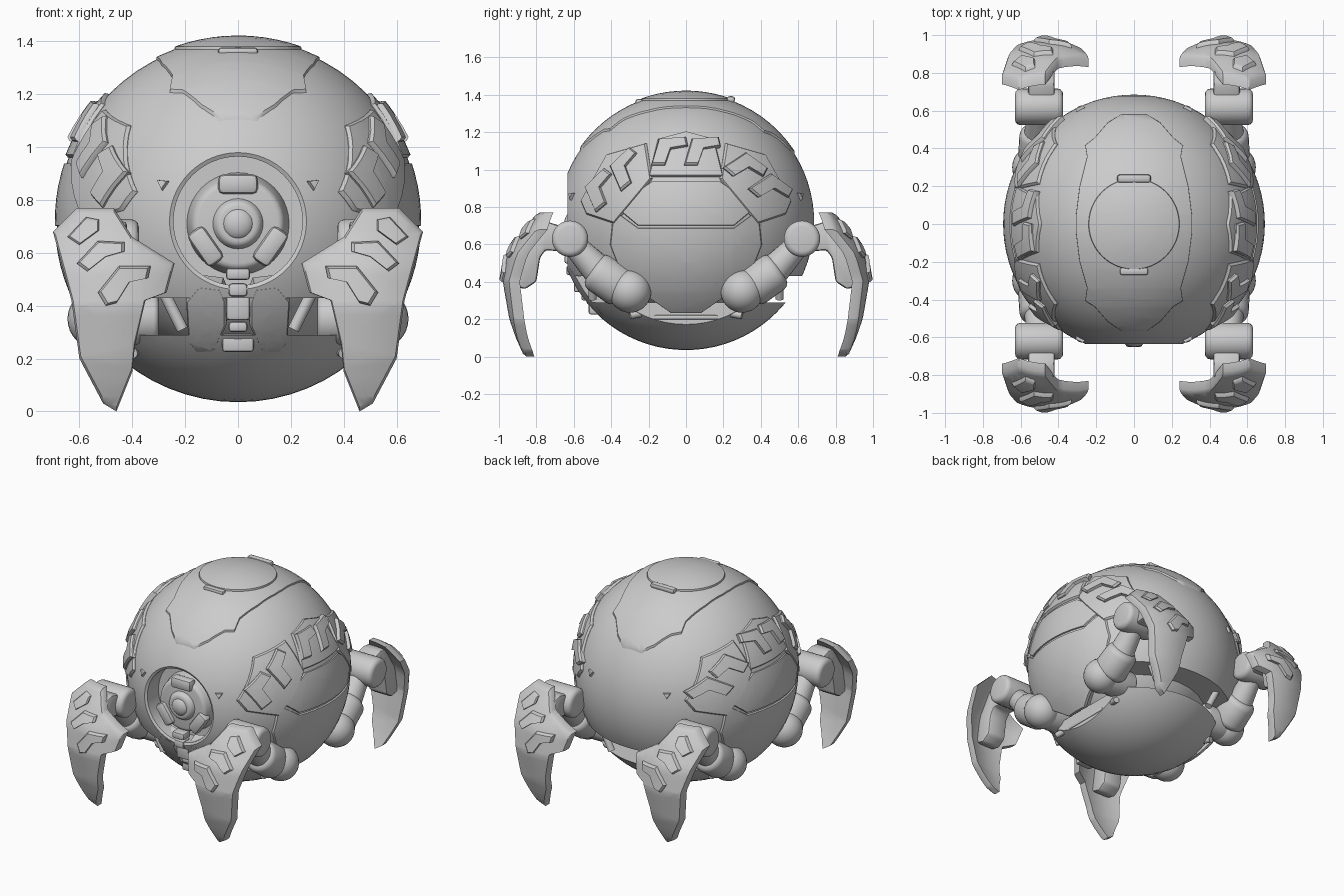
import bpy, bmesh, math
from mathutils import Vector, Matrix

if "Cube" in bpy.data.objects:
    bpy.data.objects.remove(bpy.data.objects["Cube"])

R, CZ = 0.685, 0.72
grey = bpy.data.materials.new("grey")
grey.diffuse_color = (0.6, 0.6, 0.6, 1)
grey.use_nodes = True
grey.node_tree.nodes["Principled BSDF"].inputs["Base Color"].default_value = grey.diffuse_color


def finish(bm, name, mirror="", angle=35):
    """Shade smooth with sharp creases, add the object and its mirror copies."""
    bmesh.ops.recalc_face_normals(bm, faces=bm.faces)
    for f in bm.faces:
        f.smooth = True
    for e in bm.edges:
        e.smooth = len(e.link_faces) == 2 and e.calc_face_angle(0) < math.radians(angle)
    me = bpy.data.meshes.new(name)
    bm.to_mesh(me)
    bm.free()
    me.materials.append(grey)
    ob = bpy.data.objects.new(name, me)
    bpy.context.collection.objects.link(ob)
    if mirror:
        m = ob.modifiers.new("mirror", 'MIRROR')
        m.use_axis = ("X" in mirror, "Y" in mirror, False)
        m.use_mirror_merge = False
    return ob


def on_sphere(axis):
    """Map flat (u, v) plus height d onto the body sphere, seen along an axis."""
    def fn(u, v, d):
        if axis == 'top':
            p = Vector((u, v, math.sqrt(max(R * R - u * u - v * v, 0))))
        else:
            w = math.sqrt(max(R * R - u * u - (v - CZ) ** 2, 0))
            p = Vector((w, u, v - CZ) if axis == 'side' else (u, -w, v - CZ))
        return p * ((R + d) / R) + Vector((0, 0, CZ))
    return fn


def plate(name, pts, fn, high, low, mirror="", taper=0.95, step=0.05):
    """Curved plate: outline cut into a grid, bent by fn, thickened, edge chamfered."""
    bm = bmesh.new()
    bm.faces.new([bm.verts.new((u, v, 0)) for u, v in pts])
    bmesh.ops.triangulate(bm, faces=bm.faces)
    for axis in (0, 1):
        n = Vector((0, 0, 0))
        n[axis] = 1
        for k in range(-20, 30):
            bmesh.ops.bisect_plane(bm, geom=bm.verts[:] + bm.edges[:] + bm.faces[:],
                                   plane_co=n * (k * step + 0.003), plane_no=n, dist=1e-5)
    cu = sum(p[0] for p in pts) / len(pts)
    cv = sum(p[1] for p in pts) / len(pts)
    base = bm.verts[:]
    mid = bmesh.ops.extrude_face_region(bm, geom=bm.faces[:], use_keep_orig=True)['geom']
    midv = [g for g in mid if isinstance(g, bmesh.types.BMVert)]
    midf = [g for g in mid if isinstance(g, bmesh.types.BMFace)]
    top = bmesh.ops.extrude_face_region(bm, geom=midf)['geom']
    topv = [g for g in top if isinstance(g, bmesh.types.BMVert)]
    for verts, d, s in ((base, low, 1), (midv, high - 0.012, 1), (topv, high, taper)):
        for v in verts:
            v.co = fn(cu + (v.co.x - cu) * s, cv + (v.co.y - cv) * s, d)
    inner = [f for f in midf if f.is_valid and all(v in midv for v in f.verts)]
    bmesh.ops.delete(bm, geom=inner, context='FACES_ONLY')
    return finish(bm, name, mirror)


def box(name, loc, size, bevel=0.012, mirror="", rot=None):
    bm = bmesh.new()
    mat = Matrix.Translation(loc) @ (rot or Matrix()) @ Matrix.Diagonal((*size, 1))
    bmesh.ops.create_cube(bm, size=1, matrix=mat)
    bmesh.ops.bevel(bm, geom=bm.edges[:], offset=bevel, segments=2, affect='EDGES', profile=0.5)
    return finish(bm, name, mirror)


def rod(name, a, b, r1, r2, mirror="", bevel=0.0, segs=28):
    a, b = Vector(a), Vector(b)
    bm = bmesh.new()
    mat = Matrix.Translation((a + b) / 2) @ (b - a).to_track_quat('Z', 'Y').to_matrix().to_4x4()
    bmesh.ops.create_cone(bm, cap_ends=True, segments=segs, radius1=r1, radius2=r2,
                          depth=(b - a).length, matrix=mat)
    if bevel:
        caps = [e for e in bm.edges if any(len(f.verts) > 4 for f in e.link_faces)]
        bmesh.ops.bevel(bm, geom=caps, offset=bevel, segments=3, affect='EDGES', profile=0.5)
    return finish(bm, name, mirror)


def ball(name, loc, r, mirror="", scale=(1, 1, 1)):
    bm = bmesh.new()
    bmesh.ops.create_uvsphere(bm, u_segments=28, v_segments=16, radius=r,
                              matrix=Matrix.Translation(loc) @ Matrix.Diagonal((*scale, 1)))
    return finish(bm, name, mirror)


def cut_sphere(cuts):
    """Sphere with poles front and back, trimmed by capped planes."""
    bm = bmesh.new()
    bmesh.ops.create_uvsphere(bm, u_segments=64, v_segments=40, radius=R,
                              matrix=Matrix.Translation((0, 0, CZ)) @ Matrix.Rotation(math.pi / 2, 4, 'X'))
    for co, no in cuts:
        r = bmesh.ops.bisect_plane(bm, geom=bm.verts[:] + bm.edges[:] + bm.faces[:],
                                   plane_co=co, plane_no=no, clear_outer=True)
        edges = [g for g in r['geom_cut'] if isinstance(g, bmesh.types.BMEdge)]
        cap = bmesh.ops.edgeloop_fill(bm, edges=edges)['faces']
    return bm, cap


# Body shell with a recessed round front opening
bm, cap = cut_sphere([((0, 0, 0.43), (0, 0, -1)), ((0, -0.634, 0), (0, -1, 0))])
bmesh.ops.inset_region(bm, faces=cap, thickness=0.015, depth=-0.008)
ext = bmesh.ops.extrude_face_region(bm, geom=cap)['geom']
bmesh.ops.delete(bm, geom=[f for f in cap if f.is_valid], context='FACES_ONLY')
bmesh.ops.translate(bm, vec=(0, 0.12, 0), verts=[g for g in ext if isinstance(g, bmesh.types.BMVert)])
finish(bm, "body_shell")

# Lower bowl and inner core
bm, _ = cut_sphere([((0, 0, 0.29), (0, 0, 1)), ((0.41, 0, 0), (1, 0, 0)), ((-0.41, 0, 0), (-1, 0, 0))])
finish(bm, "lower_bowl")
ball("inner_core", (0, 0, CZ), 0.54)

# Top panel, hatch and its catches
side, front, top = on_sphere('side'), on_sphere('front'), on_sphere('top')
half = [(0.07, -0.57), (0.14, -0.52), (0.21, -0.44), (0.26, -0.41), (0.25, -0.34), (0.29, -0.2),
        (0.31, -0.04), (0.31, 0.04), (0.29, 0.2), (0.25, 0.36), (0.26, 0.42), (0.21, 0.46),
        (0.14, 0.54), (0.07, 0.585)]
plate("top_panel", half + [(-u, v) for u, v in reversed(half)], top, 0.008, -0.03, taper=0.98)
circle = [(0.24 * math.cos(a * math.pi / 24), 0.24 * math.sin(a * math.pi / 24)) for a in range(48)]
plate("top_hatch", circle, top, 0.017, -0.02, taper=0.97)
box("hatch_handle", (0, 0.24, 1.375), (0.18, 0.045, 0.035), 0.015)
box("hatch_catch", (0, -0.25, 1.362), (0.15, 0.04, 0.03))

# Side armour: two-part centre plate, arched band of three plates, raised chevrons
plate("side_upper_plate", [(-0.38, 0.8), (-0.18, 0.94), (0.18, 0.94), (0.38, 0.8), (0.26, 0.7), (-0.26, 0.7)],
      side, 0.008, -0.04, "X", 0.97)
half = [(0.26, 0.69), (0.39, 0.785), (0.41, 0.6), (0.36, 0.47), (0.24, 0.34), (0.08, 0.23)]
plate("side_lower_plate", half + [(-u, v) for u, v in reversed(half)], side, 0.008, -0.06, "X", 0.97)
plate("band_middle", [(-0.2, 0.96), (-0.15, 1.16), (0, 1.2), (0.15, 1.16), (0.2, 0.96)],
      side, 0.014, -0.03, "X")
wing = [(0.56, 0.83), (0.42, 1.08), (0.21, 1.14), (0.18, 0.95), (0.38, 0.71), (0.53, 0.76)]
chevron = [(-0.18, -0.07), (-0.14, 0.065), (0.0, 0.075), (0.01, 0.03), (-0.08, 0.015), (-0.11, -0.07)]
for s in (-1, 1):
    plate("band_wing", [(u * s, v) for u, v in wing], side, 0.014, -0.03, "X")
for c, z, ang in ((0, 1.085, 0), (-0.375, 0.94, 40), (0.375, 0.94, -40)):
    rot = Matrix.Rotation(math.radians(ang), 2)
    for shift in (0, 0.17):
        q = [rot @ Vector((u + shift, v)) for u, v in chevron]
        plate("band_chevron", [(p.x + c, p.y + z) for p in q], side, 0.034, 0, "X", 0.9)

# Small studs on front and back
plate("shell_stud", [(0.26, 0.87), (0.305, 0.875), (0.285, 0.835)], front, 0.015, -0.02, "XY", 0.8)

# Front lens: drum, ring, centre and three clamps
rod("lens_drum", (0, -0.48, 0.71), (0, -0.60, 0.71), 0.2, 0.17, bevel=0.02, segs=40)
rod("lens_ring", (0, -0.58, 0.71), (0, -0.63, 0.71), 0.105, 0.08, bevel=0.015, segs=32)
ball("lens_centre", (0, -0.615, 0.71), 0.06, scale=(1, 0.6, 1))
for a in (0, 125, -125):
    rot = Matrix.Rotation(math.radians(a), 4, 'Y')
    box("lens_clamp", rot @ Vector((0, -0.59, 0.15)) + Vector((0, 0, 0.71)), (0.15, 0.07, 0.075), 0.02, rot=rot)

# Chin: twin plates, centre links and pipes
plate("chin_plate", [(0.065, 0.47), (0.15, 0.48), (0.2, 0.42), (0.19, 0.25), (0.16, 0.21), (0.09, 0.215),
                     (0.045, 0.32), (0.045, 0.42)], front, 0.0, -0.1, "X", 0.9)
for z, y, h, w in ((0.52, -0.61, 0.045, 0.09), (0.46, -0.6, 0.05, 0.07), (0.40, -0.56, 0.11, 0.09),
                   (0.32, -0.52, 0.04, 0.07), (0.26, -0.48, 0.07, 0.12)):
    box("chin_link", (0, y, z), (w, 0.08, h))
rod("chin_pipe", (0.29, -0.5, 0.47), (0.21, -0.5, 0.31), 0.022, 0.022, "XY")
rod("under_strut", (0.36, 0.14, 0.25), (0.40, 0.3, 0.22), 0.02, 0.02, "XY")
box("under_rail", (0.39, 0, 0.21), (0.05, 0.34, 0.025), 0.008, "X")

# Legs: hip, thigh, knee and forearm
ball("hip", (0.53, -0.3, 0.35), 0.115, "XY")
rod("hip_axle", (0.3, -0.3, 0.35), (0.56, -0.3, 0.35), 0.1, 0.1, "XY", 0.02)
rod("thigh", (0.5, -0.33, 0.36), (0.5, -0.5, 0.47), 0.115, 0.105, "XY", 0.04)
rod("thigh_link", (0.5, -0.46, 0.45), (0.5, -0.62, 0.62), 0.085, 0.06, "XY")
rod("knee", (0.375, -0.62, 0.63), (0.63, -0.62, 0.63), 0.097, 0.097, "XY", 0.03)
arm = [(0.64, 0.69), (0.74, 0.72), (0.81, 0.71), (0.9, 0.58), (0.93, 0.38), (0.86, 0.36), (0.80, 0.40),
       (0.78, 0.53), (0.75, 0.57), (0.65, 0.56)]
bm = bmesh.new()
f = bm.faces.new([bm.verts.new((0.42, -y, z)) for y, z in arm])
ext = bmesh.ops.extrude_face_region(bm, geom=[f], use_keep_orig=True)['geom']
bmesh.ops.translate(bm, vec=(0.14, 0, 0), verts=[g for g in ext if isinstance(g, bmesh.types.BMVert)])
bmesh.ops.bevel(bm, geom=bm.edges[:], offset=0.015, segments=2, affect='EDGES', profile=0.5)
finish(bm, "forearm", "XY")

# Claw shield bent in height and width, with three raised pads
PROFILE = [(0.0, 0.865), (0.1, 0.91), (0.2, 0.945), (0.4, 0.98), (0.55, 0.955), (0.68, 0.87), (0.78, 0.785)]


def claw(u, v, d):
    for (z0, y0), (z1, y1) in zip(PROFILE, PROFILE[1:]):
        if v <= z1 or z1 == 0.78:
            y = y0 + (y1 - y0) * (v - z0) / (z1 - z0)
            break
    return Vector((u, -(y + d - 1.3 * (u - 0.46) ** 2), v))


plate("claw", [(0.70, 0.68), (0.61, 0.77), (0.47, 0.77), (0.40, 0.66), (0.24, 0.56), (0.27, 0.45), (0.35, 0.42),
               (0.39, 0.25), (0.40, 0.15), (0.46, 0.0), (0.51, 0.03), (0.60, 0.2), (0.63, 0.42)],
      claw, 0.0, -0.055, "XY", 0.96, 0.04)
for pad in ([(0.645, 0.66), (0.575, 0.735), (0.525, 0.725), (0.525, 0.685), (0.6, 0.63)],
            [(0.61, 0.56), (0.53, 0.645), (0.43, 0.64), (0.43, 0.605), (0.5, 0.585), (0.57, 0.53)],
            [(0.53, 0.45), (0.45, 0.55), (0.33, 0.55), (0.34, 0.505), (0.41, 0.49), (0.46, 0.41), (0.5, 0.4)]):
    plate("claw_pad", pad, claw, 0.02, -0.01, "XY", 0.88, 0.04)
